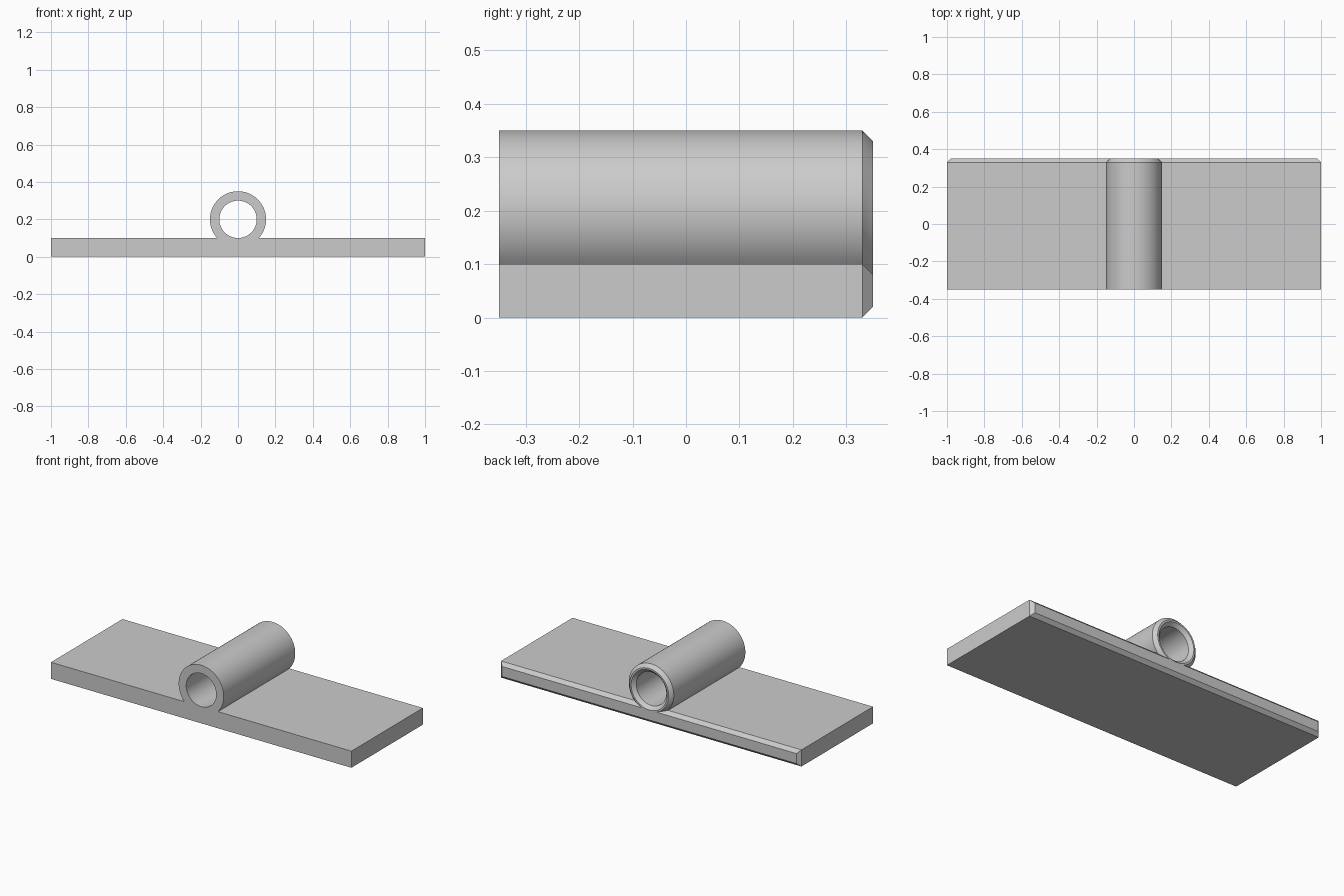
import bpy, bmesh, math

cube = bpy.data.objects.get("Cube")
if cube:
    bpy.data.objects.remove(cube, do_unlink=True)

grey = bpy.data.materials.new("plain grey")
grey.use_nodes = True
grey.diffuse_color = (0.6, 0.6, 0.6, 1)
grey.node_tree.nodes["Principled BSDF"].inputs["Base Color"].default_value = grey.diffuse_color

HALF_X, HALF_Y, THICK = 1.0, 0.35, 0.1
TUBE_Z, OUTER, INNER, CHAMFER = 0.2, 0.15, 0.1, 0.02
STEPS = 64


def outline(d):
    """Plate and tube silhouette, shrunk inwards by d."""
    x, r = HALF_X - d, OUTER - d
    start = math.asin((THICK - d - TUBE_Z) / r)
    sweep = math.pi - 2 * start
    angles = [start + sweep * i / STEPS for i in range(STEPS + 1)]
    arc = [(r * math.cos(a), TUBE_Z + r * math.sin(a)) for a in angles]
    return [(-x, d), (x, d), (x, THICK - d)] + arc + [(-x, THICK - d)]


def bore(d):
    """Round hole, widened by d."""
    angles = [math.tau * i / STEPS for i in range(STEPS)]
    return [((INNER + d) * math.cos(a), TUBE_Z + (INNER + d) * math.sin(a)) for a in angles]


def skin(bm, profile):
    """Walls from the front to the chamfered back; returns the end loops."""
    stations = ((-HALF_Y, 0), (HALF_Y - CHAMFER, 0), (HALF_Y, CHAMFER))
    loops = [[bm.verts.new((x, y, z)) for x, z in profile(d)] for y, d in stations]
    for a, b in zip(loops, loops[1:]):
        for i in range(len(a)):
            bm.faces.new((a[i - 1], a[i], b[i], b[i - 1]))
    return loops[0], loops[-1]


# Plate with the tube across its top, one solid
bm = bmesh.new()
outer_ends = skin(bm, outline)
bore_ends = skin(bm, bore)

# Flat end faces around the bore
for outer, hole in zip(outer_ends, bore_ends):
    edges = [bm.edges.get((lp[i - 1], lp[i])) for lp in (outer, hole) for i in range(len(lp))]
    bmesh.ops.triangle_fill(bm, edges=edges, use_beauty=True)
bmesh.ops.recalc_face_normals(bm, faces=bm.faces)

mesh = bpy.data.meshes.new("plate_with_tube")
bm.to_mesh(mesh)
bm.free()
mesh.materials.append(grey)
part = bpy.data.objects.new("plate_with_tube", mesh)
bpy.context.collection.objects.link(part)

bpy.ops.object.select_all(action="DESELECT")
part.select_set(True)
bpy.context.view_layer.objects.active = part
bpy.ops.object.shade_smooth_by_angle(angle=math.radians(30))
